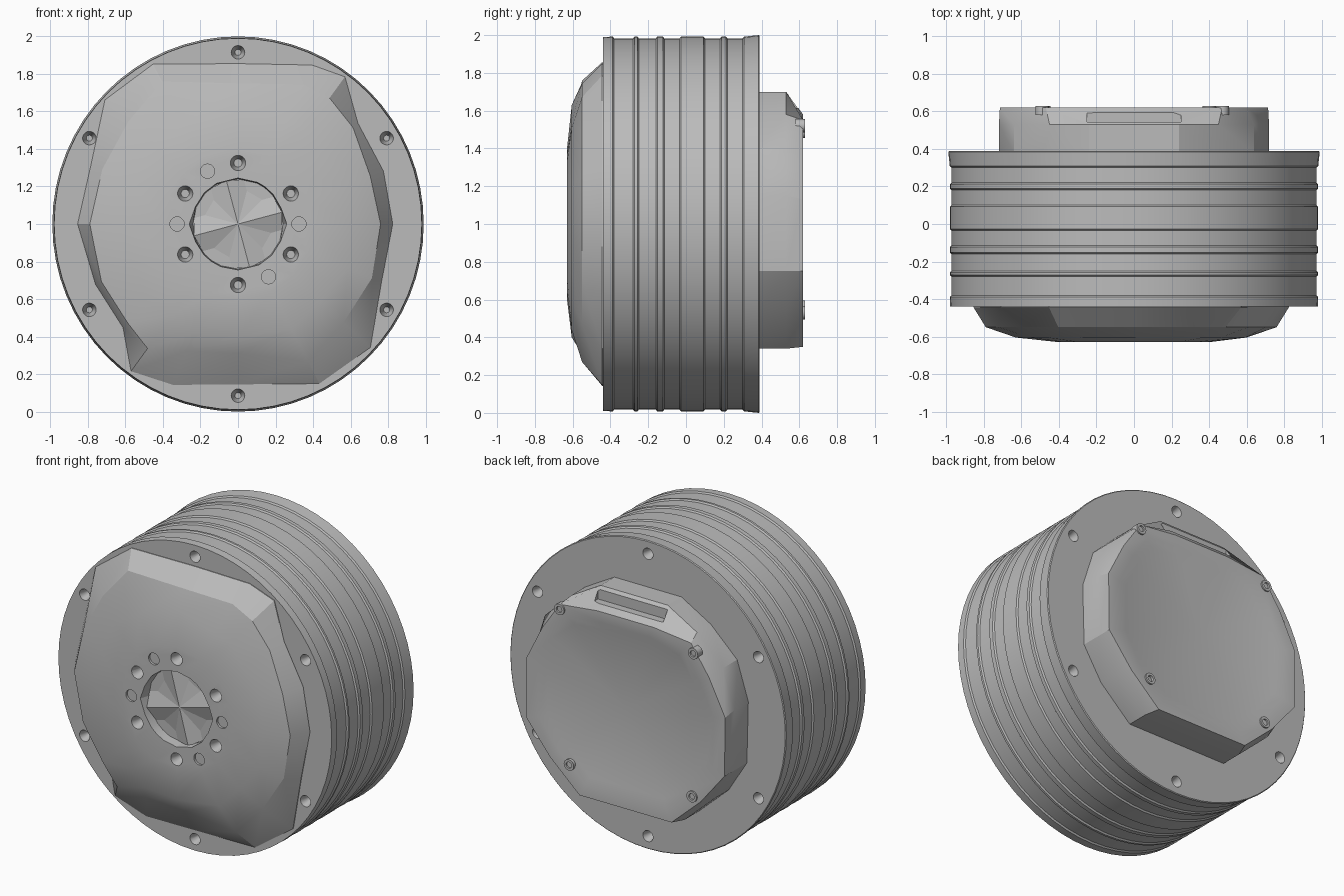
import bpy
import bmesh
from math import sin, cos, radians, tau
from mathutils import Vector, Matrix

if "Cube" in bpy.data.objects:
    bpy.data.objects.remove(bpy.data.objects["Cube"])

MID = 1.0  # height of the axis, which runs along y

grey = bpy.data.materials.new("machined grey")
grey.use_nodes = True
grey.diffuse_color = (0.5, 0.5, 0.5, 1)
grey.node_tree.nodes["Principled BSDF"].inputs["Base Color"].default_value = (0.5, 0.5, 0.5, 1)


def finish(name, bm, angle=30):
    bmesh.ops.recalc_face_normals(bm, faces=bm.faces)
    mesh = bpy.data.meshes.new(name)
    bm.to_mesh(mesh)
    bm.free()
    mesh.materials.append(grey)
    obj = bpy.data.objects.new(name, mesh)
    bpy.context.collection.objects.link(obj)
    shade(obj, angle)
    return obj


def shade(obj, angle):
    bpy.ops.object.select_all(action='DESELECT')
    obj.select_set(True)
    bpy.context.view_layer.objects.active = obj
    bpy.ops.object.shade_smooth_by_angle(angle=radians(angle))


def loft(name, rings, angle=30, tip=None):
    """Skin rings of (x, y, height above axis); close the last on a tip if given."""
    bm = bmesh.new()
    loops = [[bm.verts.new((x, y, z + MID)) for x, y, z in ring] for ring in rings]
    n = len(loops[0])
    for a, b in zip(loops, loops[1:]):
        for i in range(n):
            j = (i + 1) % n
            bm.faces.new((a[i], a[j], b[j], b[i]))
    bm.faces.new(loops[0])
    if tip is None:
        bm.faces.new(loops[-1])
    else:
        centre = bm.verts.new((0, tip, MID))
        for i in range(n):
            bm.faces.new((loops[-1][i], loops[-1][(i + 1) % n], centre))
    return finish(name, bm, angle)


def circle(y, r, n=64):
    return [(r * cos(tau * i / n), y, r * sin(tau * i / n)) for i in range(n)]


def polar(angle, r):
    return r * cos(radians(angle)), r * sin(radians(angle))


def cut(target, pins, angle=30):
    """Bore tapered pins: (x, z, y start, y end, start radius, end radius)."""
    bm = bmesh.new()
    for x, z, y0, y1, r0, r1 in pins:
        turn = Matrix.Translation((x, (y0 + y1) / 2, z + MID)) @ Matrix.Rotation(radians(-90), 4, 'X')
        bmesh.ops.create_cone(bm, cap_ends=True, segments=20, radius1=r0, radius2=r1,
                              depth=y1 - y0, matrix=turn)
    subtract(target, finish("cutter", bm), angle)


def subtract(target, cutter, angle=30):
    cutter.hide_render = True
    mod = target.modifiers.new("cut", 'BOOLEAN')
    mod.operation, mod.solver, mod.object = 'DIFFERENCE', 'EXACT', cutter
    bpy.ops.object.select_all(action='DESELECT')
    target.select_set(True)
    bpy.context.view_layer.objects.active = target
    bpy.ops.object.modifier_apply(modifier=mod.name)
    bpy.data.objects.remove(cutter)
    shade(target, angle)


# Drum housing: a turned profile with shallow raised bands
bands = [(-0.38, -0.28), (-0.25, -0.16), (-0.115, -0.035), (0.1, 0.18), (0.22, 0.3)]
profile = [(-0.44, 0.99)]
for start, end in bands:
    profile += [(start - 0.008, 0.992), (start, 0.983), (end, 0.983), (end + 0.008, 0.992)]
profile += [(0.385, 1.0), (0.39, 0.995)]
housing = loft("drum_housing", [[(x * 0.99, y, z) for x, y, z in circle(y, r)] for y, r in profile])

# Countersunk flange holes on both faces
flange_holes = []
for k in range(6):
    x, z = polar(30 + 60 * k, 0.915)
    flange_holes += [(x, z, -0.46, -0.37, 0.042, 0.016), (x, z, 0.32, 0.41, 0.016, 0.042)]
cut(housing, flange_holes)

# Faceted front cover: angle, foot radius and shoulder radius around the rim
rim = [(0, 0.83, 0.76), (20, 0.83, 0.75), (40, 0.84, 0.8), (54, 0.975, 0.83), (65, 0.94, 0.82),
       (90, 0.86, 0.75), (118, 0.97, 0.86), (137, 0.975, 0.8), (158, 0.85, 0.78),
       (180, 0.86, 0.79), (203, 0.83, 0.79), (222, 0.83, 0.79), (234, 0.975, 0.82),
       (248, 0.93, 0.73), (270, 0.86, 0.69), (297, 0.96, 0.82), (317, 0.97, 0.77), (338, 0.83, 0.77)]


def cover_ring(y, radius):
    ring = []
    for k, (angle, foot, shoulder) in enumerate(rim):
        x, z = polar(angle, radius(k, foot, shoulder))
        ring.append((x, y, z))
    return ring


cover = loft("front_cover", [
    cover_ring(-0.42, lambda k, f, s: f - 0.005),
    cover_ring(-0.445, lambda k, f, s: f - 0.005),
    cover_ring(-0.55, lambda k, f, s: s),
    cover_ring(-0.605, lambda k, f, s: 0.6 + 0.03 * (k % 2)),
    cover_ring(-0.63, lambda k, f, s: 0.4),
    cover_ring(-0.63, lambda k, f, s: 0.26 if k % 9 == 0 else 0.245),
    cover_ring(-0.57, lambda k, f, s: 0.24),
], angle=22)

# Ring of bolt holes around the hub, plus shallow dowel spots between them
pins = []
for k in range(6):
    x, z = polar(30 + 60 * k, 0.325)
    pins.append((x, z, -0.645, -0.56, 0.045, 0.022))
for angle in (0, 120, 180, 300):
    x, z = polar(angle, 0.325)
    pins.append((x, z, -0.65, -0.615, 0.038, 0.038))
cut(cover, pins, 22)

# Fluted hub in the bore: ridges and valleys meeting at a centre point
flutes = []
for k in range(12):
    x, z = polar(30 * k + 15, 0.243)
    flutes.append((x, -0.56 if k % 3 else -0.6, z))
loft("hub_boss", [[(x, -0.54, z) for x, y, z in flutes], flutes], angle=10, tip=-0.6)

# Rear cover: half outline at the foot and at the face, mirrored
foot_half = [(0.36, -0.66), (0.58, -0.46), (0.71, -0.25), (0.72, 0.15), (0.64, 0.4), (0.45, 0.58), (0.24, 0.7)]
face_half = [(0.33, -0.65), (0.54, -0.46), (0.71, -0.25), (0.715, 0.13), (0.6, 0.36), (0.47, 0.55), (0.2, 0.58)]


def outline(half, y, scale=1.0):
    full = half + [(-x, z) for x, z in reversed(half)]
    return [(x * scale, y, z * scale) for x, z in full]


rear = loft("rear_cover", [
    outline(foot_half, 0.38),
    outline(foot_half, 0.53),
    outline(face_half, 0.62),
    outline(face_half, 0.62, 0.88),
    outline(face_half, 0.605, 0.8),
], angle=22, tip=0.615)

# Pocket in the sloping top edge of the rear cover
bm = bmesh.new()
bmesh.ops.create_cube(bm, size=1, matrix=Matrix.Translation((0, 0.575, MID + 0.65))
                      @ Matrix.Diagonal(Vector((0.5, 0.06, 0.07, 1))))
subtract(rear, finish("pocket_cutter", bm), 22)

# Screw bosses at the corners of the rear cover
for label, x, z in (("upper_left", 0.47, 0.52), ("upper_right", -0.49, 0.49),
                    ("lower_left", 0.4, -0.47), ("lower_right", -0.48, -0.44)):
    rings = [circle(y, r, 16) for y, r in ((0.58, 0.036), (0.63, 0.036), (0.63, 0.02), (0.6, 0.018))]
    loft(label + "_screw_boss", [[(a + x, y, b + z) for a, y, b in ring] for ring in rings])
